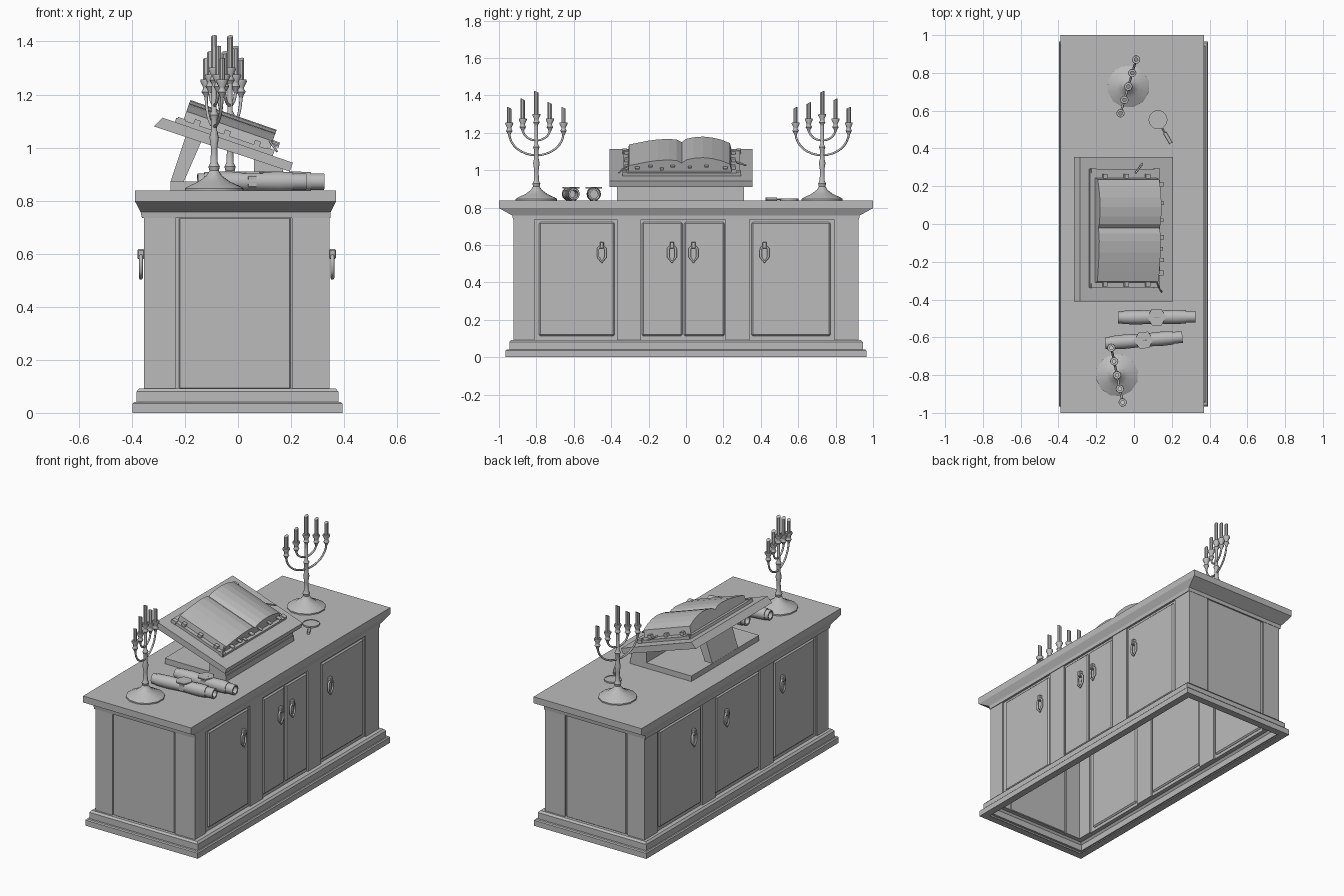
import bpy
import math
from mathutils import Matrix, Vector

if "Cube" in bpy.data.objects:
    bpy.data.objects.remove(bpy.data.objects["Cube"])

grey = bpy.data.materials.new("plain_grey")
grey.use_nodes = True
grey.diffuse_color = (0.5, 0.5, 0.5, 1)
grey.node_tree.nodes["Principled BSDF"].inputs["Base Color"].default_value = (0.5, 0.5, 0.5, 1)
TOP = 0.838


def add(name, data, matrix=None):
    obj = bpy.data.objects.new(name, data)
    bpy.context.collection.objects.link(obj)
    data.materials.append(grey)
    if matrix:
        obj.matrix_world = matrix
    return obj


def loft(name, rings, matrix=None, cap_start=True, cap_end=True, smooth=False):
    """Skin a list of equal-length closed rings."""
    n = len(rings[0])
    verts = [p for ring in rings for p in ring]
    faces = [(k * n + i, k * n + (i + 1) % n, (k + 1) * n + (i + 1) % n, (k + 1) * n + i)
             for k in range(len(rings) - 1) for i in range(n)]
    if cap_start:
        faces.append(tuple(reversed(range(n))))
    if cap_end:
        faces.append(tuple(range(len(verts) - n, len(verts))))
    mesh = bpy.data.meshes.new(name)
    mesh.from_pydata(verts, [], faces)
    obj = add(name, mesh, matrix)
    if smooth:
        bpy.ops.object.select_all(action="DESELECT")
        obj.select_set(True)
        bpy.context.view_layer.objects.active = obj
        bpy.ops.object.shade_smooth_by_angle(angle=math.radians(40))
    return obj


def lathe(name, profile, matrix=None, sides=12, slant=0, smooth=True, **caps):
    """Spin (radius, height) points about z; slant tips the last ring."""
    rings = []
    for k, (r, z) in enumerate(profile):
        lean = slant if k == len(profile) - 1 else 0
        ring = []
        for i in range(sides):
            a = math.tau * i / sides
            ring.append((r * math.cos(a), r * math.sin(a), z + lean * r * math.cos(a)))
        rings.append(ring)
    return loft(name, rings, matrix, smooth=smooth, **caps)


def box(name, x, y, z, matrix=None, bevel=0):
    ring = [(x[0], y[0]), (x[1], y[0]), (x[1], y[1]), (x[0], y[1])]
    obj = loft(name, [[(px, py, h) for px, py in ring] for h in z], matrix)
    if bevel:
        mod = obj.modifiers.new("chamfer", "BEVEL")
        mod.width = bevel
        mod.segments = 1
    return obj


def prism(name, outline, y, matrix=None, smooth=False):
    """Extrude a clockwise (x, z) outline along y."""
    return loft(name, [[(px, h, pz) for px, pz in outline] for h in y], matrix, smooth=smooth)


def rod(name, points, radius, matrix=None, cyclic=False):
    curve = bpy.data.curves.new(name, "CURVE")
    curve.dimensions = "3D"
    curve.bevel_depth = radius
    curve.bevel_resolution = 1
    curve.use_fill_caps = True
    spline = curve.splines.new("POLY")
    spline.points.add(len(points) - 1)
    for point, co in zip(spline.points, points):
        point.co = (*co, 1)
    spline.use_cyclic_u = cyclic
    return add(name, curve, matrix)


# Hollow cabinet shell: stepped plinth, walls, flared cornice and counter
shell = [(-.002, .35, .92, 0), (-.002, .395, .965, 0), (-.002, .395, .965, .035),
         (-.002, .389, .959, .041), (-.002, .381, .945, .041), (-.002, .381, .945, .08),
         (-.002, .37, .935, .092), (-.005, .34, .912, .092), (-.005, .34, .912, .735),
         (-.007, .355, .925, .735), (-.009, .358, .928, .757), (-.009, .379, 1, .797),
         (-.009, .379, 1, TOP)]
loft("cabinet_shell", [[(c - hx, -hy, z), (c + hx, -hy, z), (c + hx, hy, z), (c - hx, hy, z)]
                       for c, hx, hy, z in shell], cap_start=False)

# Long sides: stiles, doors and hanging handles (two centre doors on one side, one on the other)
stiles = [(-.922, -.81), (-.37, -.24), (.21, .34), (.79, .918)]
outer_doors = [(-.785, -.382), (.35, .772)]
for side, doors, pulls in ((1, outer_doors + [(-.235, -.02), (-.01, .205)], (-.45, -.075, .04, .42)),
                           (-1, outer_doors + [(-.235, .205)], (-.45, .11, .44))):
    face = -.005 + side * .34
    inner, outer = sorted((face - side * .01, face + side * .009))
    for span in stiles:
        box("side_stile", (inner, outer), span, (.09, .737))
    for span in doors:
        box("door", (inner, outer), span, (.112, .722), bevel=.008)
    for y in pulls:
        base = face + side * .008
        box("handle_mount", sorted((base, base + side * .026)), (y - .011, y + .011), (.58, .617), bevel=.004)
        x = base + side * .013
        rod("handle_ring", [(x, y, .603), (x, y + .02, .58), (x, y + .02, .535), (x, y, .508),
                            (x, y - .02, .535), (x, y - .02, .58)], .007, cyclic=True)

# Short ends: corner stiles and a wide panel
for side in (-1, 1):
    span = sorted((side * .905, side * .923))
    for x in ((-.354, -.235), (.203, .344)):
        box("end_stile", x, span, (.09, .737))
    box("end_panel", (-.222, .198), sorted((side * .905, side * .918)), (.09, .737), bevel=.004)

# Candelabra
CUP = [(.006, -.012), (.01, 0), (.018, .012), (.012, .022), (.012, .03), (.022, .05), (.021, .058), (.012, .058)]
STEM = [(.113, 0), (.113, .008), (.1, .016), (.06, .034), (.03, .056), (.018, .075), (.022, .09),
        (.014, .105), (.012, .16), (.018, .2), (.012, .225), (.012, .27), (.018, .285), (.01, .3), (.009, .41)]


def candelabrum(x, y, angle):
    place = Matrix.Translation((x, y, TOP)) @ Matrix.Rotation(angle, 4, "Z")
    lathe("candelabrum_stem", STEM, place)
    for offset, cup, tip in ((-.148, .36, .495), (-.074, .38, .52), (0, .405, .58),
                             (.074, .38, .54), (.148, .36, .495)):
        spot = place @ Matrix.Translation((offset, 0, 0))
        lathe("candle_cup", CUP, spot @ Matrix.Translation((0, 0, cup)), sides=10)
        lathe("candle", [(.012, cup + .05), (.012, tip)], spot, sides=8, slant=.5)
        if offset:
            drop = .8 * abs(offset)
            arm = [(offset * math.sin(t * math.pi / 16), 0, cup - drop * math.cos(t * math.pi / 16))
                   for t in range(9)]
            rod("candle_arm", arm, .006, place)


candelabrum(-.09, -.8, math.atan2(-.29, .06))
candelabrum(-.03, .728, math.atan2(.275, .08))

# Lectern: base, back leg, front block and sloping board
box("lectern_base", (-.255, .175), (-.37, .31), (TOP, .873))
prism("lectern_leg", [(-.255, .87), (-.195, 1.05), (-.135, 1.03), (-.205, .87)], (-.16, .1))
prism("lectern_front_block", [(.06, .87), (.06, .96), (.17, .925), (.17, .87)], (-.37, .31))
prism("lectern_board", [(-.318, 1.08), (-.285, 1.113), (.207, .943), (.195, .91)], (-.41, .355))

# Open book, built flat then tilted onto the board
tilt = Matrix.Translation((-.285, 0, 1.113)) @ Matrix.Rotation(math.atan2(.17, .492), 4, "Y")
box("book_cover", (.05, .44), (-.335, .29), (0, .017), tilt)
leaves = {"left_pages": [(-.31, .015), (-.305, .052), (-.25, .064), (-.2, .074), (-.15, .081), (-.09, .084),
                         (-.05, .08), (-.022, .066), (-.022, .015)],
          "right_pages": [(-.022, .015), (-.022, .066), (0, .084), (.04, .093), (.09, .097), (.14, .092),
                          (.19, .079), (.235, .06), (.245, .015)]}
for name, outline in leaves.items():
    loft(name, [[(u, y, h) for y, h in reversed(outline)] for u in (.078, .422)], tilt)

# Page markers, clasps and cover corners
for y, w, h in ((.21, .025, .04), (.11, .02, .05), (.02, .018, .045), (-.07, .025, .05),
                (-.13, .018, .035), (-.19, .022, .05), (-.26, .025, .04)):
    box("page_marker", (.415, .45), (y - w / 2, y + w / 2), (h, h + .006), tilt)
for u in (.13, .25, .37):
    for y in (-.318, .252):
        box("cover_clasp", (u - .012, u + .012), (y - .012, y + .012), (.015, .035), tilt)
for u in (.055, .41):
    for y in (-.34, .27):
        box("cover_corner", (u, u + .03), (y, y + .025), (-.002, .022), tilt)
rod("ribbon", [(.41, -.3, .05), (.43, -.34, .035), (.45, -.36, .02)], .004, tilt)
rod("clasp_pin", [(.3, .27, .03), (.34, .32, .025)], .005, tilt)

# Rolled scrolls with hexagonal seals
for x, y, turn, seal in ((.12, -.493, .01, 0), (.052, -.615, .08, 0)):
    place = Matrix.Translation((x, y, TOP + .034)) @ Matrix.Rotation(turn, 4, "Z")
    along = place @ Matrix.Rotation(math.pi / 2, 4, "Y")
    lathe("scroll", [(.022, -.18), (.035, -.18), (.038, -.1), (.034, 0), (.038, .1), (.035, .155), (.022, .155)],
          along, cap_start=False, cap_end=False)
    lathe("scroll_core", [(.022, .205), (.022, -.205), (.031, -.205), (.031, .205), (.022, .205)], along,
          cap_start=False, cap_end=False)
    lathe("scroll_band", [(.03, -.016), (.038, -.016), (.038, .016), (.03, .016)], along, sides=6)
    lathe("scroll_seal", [(.05, .03), (.05, .037)], place, sides=6, smooth=False)

# Magnifying glass
lathe("magnifier_lens", [(.05, 0), (.05, .009), (.044, .009), (.044, .006)],
      Matrix.Translation((.127, .552, TOP)), sides=20)
rod("magnifier_handle", [(.148, .508, TOP + .006), (.165, .48, TOP + .006)], .004)
rod("magnifier_grip", [(.163, .483, TOP + .008), (.195, .428, TOP + .008)], .009)
